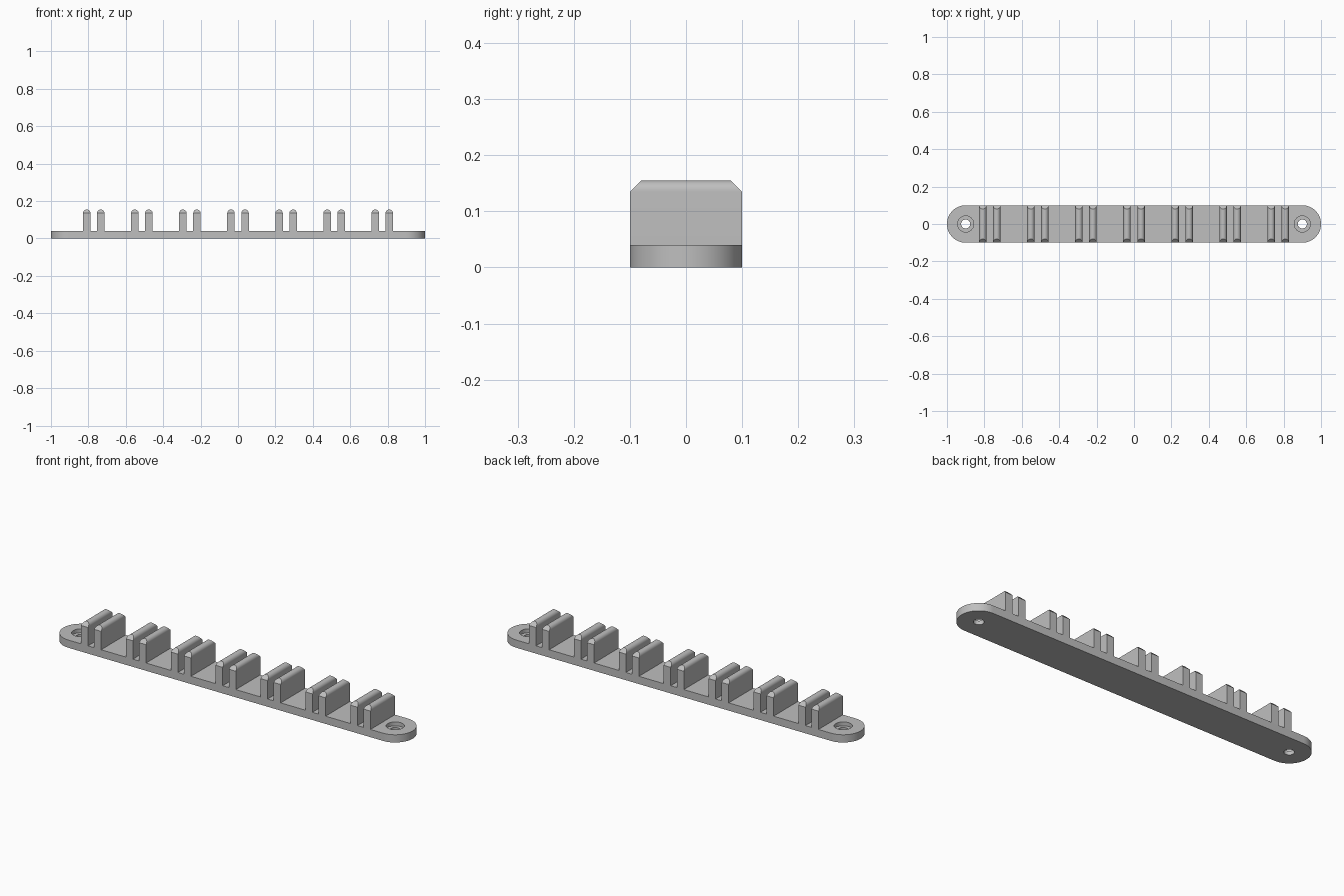
import bpy
import bmesh
from math import cos, sin, pi

cube = bpy.data.objects.get("Cube")
if cube:
    bpy.data.objects.remove(cube, do_unlink=True)

# Overall sizes
WIDTH = 0.1          # half depth of the plate and radius of its ends
PLATE_TOP = 0.04
HOLE_X = 0.9
FIN_R = 0.02         # half thickness and rounded-top radius
FIN_SHOULDER = 0.135
PITCH = 0.257
PAIR_OFFSET = 0.0375

grey = bpy.data.materials.new("plain_grey")
grey.use_nodes = True
colour = (0.52, 0.52, 0.52, 1)
grey.diffuse_color = colour
grey.node_tree.nodes["Principled BSDF"].inputs["Base Color"].default_value = colour


def make_object(name, bm):
    bmesh.ops.recalc_face_normals(bm, faces=bm.faces)
    mesh = bpy.data.meshes.new(name)
    bm.to_mesh(mesh)
    bm.free()
    mesh.materials.append(grey)
    obj = bpy.data.objects.new(name, mesh)
    bpy.context.collection.objects.link(obj)
    return obj


def activate(obj):
    bpy.ops.object.select_all(action="DESELECT")
    obj.select_set(True)
    bpy.context.view_layer.objects.active = obj


def smooth(obj):
    activate(obj)
    bpy.ops.object.shade_smooth_by_angle(angle=pi / 6)


def loft(bm, rings):
    """Join matching closed rings of points and cap both ends."""
    loops = [[bm.verts.new(p) for p in ring] for ring in rings]
    n = len(loops[0])
    for a, b in zip(loops, loops[1:]):
        for i in range(n):
            j = (i + 1) % n
            bm.faces.new((a[i], a[j], b[j], b[i]))
    bm.faces.new(loops[0])
    bm.faces.new(loops[-1])


# Round-ended base plate
def plate_outline(z, steps=32):
    points = []
    for side, start in ((1, -pi / 2), (-1, pi / 2)):
        for i in range(steps + 1):
            a = start + pi * i / steps
            points.append((side * (1 - WIDTH) + WIDTH * cos(a), WIDTH * sin(a), z))
    return points


bm = bmesh.new()
loft(bm, [plate_outline(0), plate_outline(PLATE_TOP)])
plate = make_object("base_plate", bm)


# Stepped screw holes: narrow through hole with a wider counterbore
def circle(x, r, z, steps=48):
    return [(x + r * cos(2 * pi * i / steps), r * sin(2 * pi * i / steps), z)
            for i in range(steps)]


bm = bmesh.new()
for x in (-HOLE_X, HOLE_X):
    loft(bm, [circle(x, r, z) for r, z in
              ((0.024, -0.02), (0.024, 0.02), (0.043, 0.02), (0.043, 0.06))])
cutter = make_object("hole_cutter", bm)
cutter.hide_render = True

cut = plate.modifiers.new("screw_holes", "BOOLEAN")
cut.operation = "DIFFERENCE"
cut.solver = "EXACT"
cut.object = cutter
activate(plate)
bpy.ops.object.modifier_apply(modifier=cut.name)
bpy.data.objects.remove(cutter, do_unlink=True)
smooth(plate)


# Upright fins: round-topped, with the top corners sloped at front and back
def make_fin(name, x, steps=16):
    arc = [(FIN_R * cos(pi * i / steps), FIN_SHOULDER + FIN_R * sin(pi * i / steps))
           for i in range(steps + 1)]
    profile = arc + [(-FIN_R, PLATE_TOP), (FIN_R, PLATE_TOP)]
    bm = bmesh.new()
    ends = []
    for side in (-1, 1):
        verts = [bm.verts.new((x + px, side * (WIDTH - max(0, z - FIN_SHOULDER)), z))
                 for px, z in profile]
        bm.faces.new(verts[:steps + 1])                       # sloped cap
        bm.faces.new([verts[0], verts[steps]] + verts[steps + 1:])  # flat end
        ends.append(verts)
    front, back = ends
    for i in range(len(profile)):
        j = (i + 1) % len(profile)
        bm.faces.new((front[i], front[j], back[j], back[i]))
    smooth(make_object(name, bm))


for k in range(-3, 4):
    for label, offset in (("right", -PAIR_OFFSET), ("left", PAIR_OFFSET)):
        make_fin(f"fin_{k + 4}_{label}", k * PITCH + offset)
